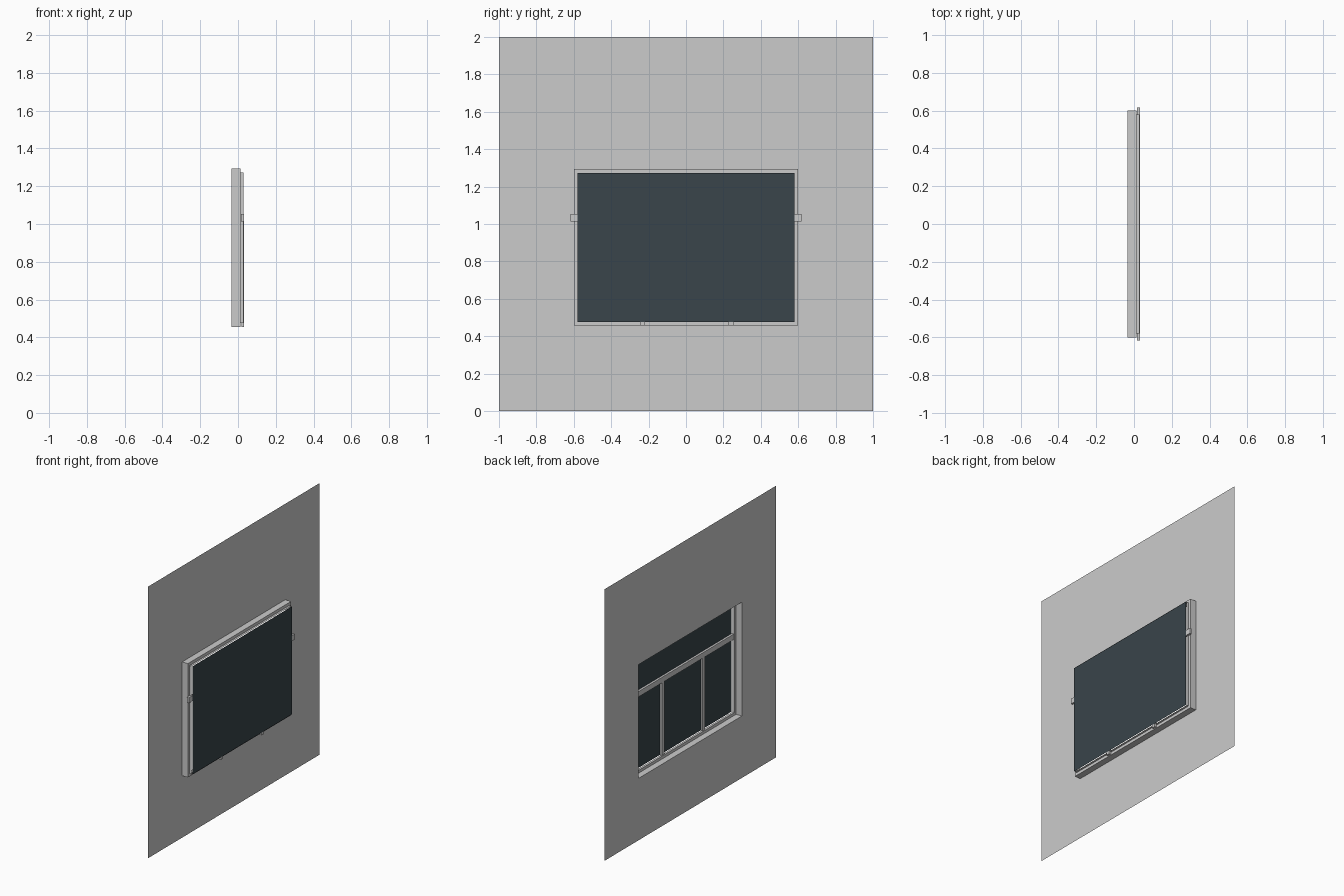
import bpy, bmesh

if "Cube" in bpy.data.objects:
    bpy.data.objects.remove(bpy.data.objects["Cube"])


def material(name, rgb):
    m = bpy.data.materials.new(name)
    m.diffuse_color = (*rgb, 1)
    m.use_nodes = True
    m.node_tree.nodes["Principled BSDF"].inputs["Base Color"].default_value = m.diffuse_color
    return m


GREY = material("plaster_grey", (0.6, 0.6, 0.6))
GLASS = material("dark_glass", (0.041, 0.058, 0.069))


def finish(bm, name, mat):
    mesh = bpy.data.meshes.new(name)
    bm.to_mesh(mesh)
    bm.free()
    mesh.materials.append(mat)
    obj = bpy.data.objects.new(name, mesh)
    bpy.context.collection.objects.link(obj)
    return obj


def loop(bm, x, half_width, z0, z1):
    """Rectangle of vertices facing +x."""
    return [bm.verts.new((x, y, z)) for y, z in
            ((-half_width, z0), (half_width, z0), (half_width, z1), (-half_width, z1))]


def skin(name, rects, mat):
    """Bridge successive rectangles; a single rectangle becomes a face."""
    bm = bmesh.new()
    loops = [loop(bm, *r) for r in rects]
    if len(loops) == 1:
        bm.faces.new(loops[0])
    for a, b in zip(loops, loops[1:]):
        for i in range(4):
            j = (i + 1) % 4
            bm.faces.new((a[i], a[j], b[j], b[i]))
    return finish(bm, name, mat)


def bar(name, x, y, z, mat):
    bm = bmesh.new()
    bmesh.ops.create_cube(bm, size=1)
    for v in bm.verts:
        v.co = [r[0] + (c + 0.5) * (r[1] - r[0]) for c, r in zip(v.co, (x, y, z))]
    return finish(bm, name, mat)


BACK, STEP, FRONT, PANE = -0.035, 0.012, 0.028, 0.035
OPENING = (0.6, 0.456, 1.294)
SASH = (0.58, 0.477, 1.272)

# Flat wall with a window opening
skin("wall", [(BACK, 1, 0, 2), (BACK, *OPENING)], GREY)

# Stepped window frame standing out from the wall
skin("window_frame", [(BACK, *OPENING), (STEP, *OPENING),
                      (STEP, *SASH), (FRONT, *SASH)], GREY)

# Glass sheet just in front of the bars
skin("glass_pane", [(PANE, *SASH)], GLASS)

# Cross rail and two uprights behind the glass
bar("cross_rail", (0.016, 0.032), (-0.617, 0.617), (1.014, 1.054), GREY)
for side, y in (("left", -0.233), ("right", 0.24)):
    bar(side + "_mullion", (0.018, 0.033), (y - 0.014, y + 0.014), (0.456, 1.03), GREY)
